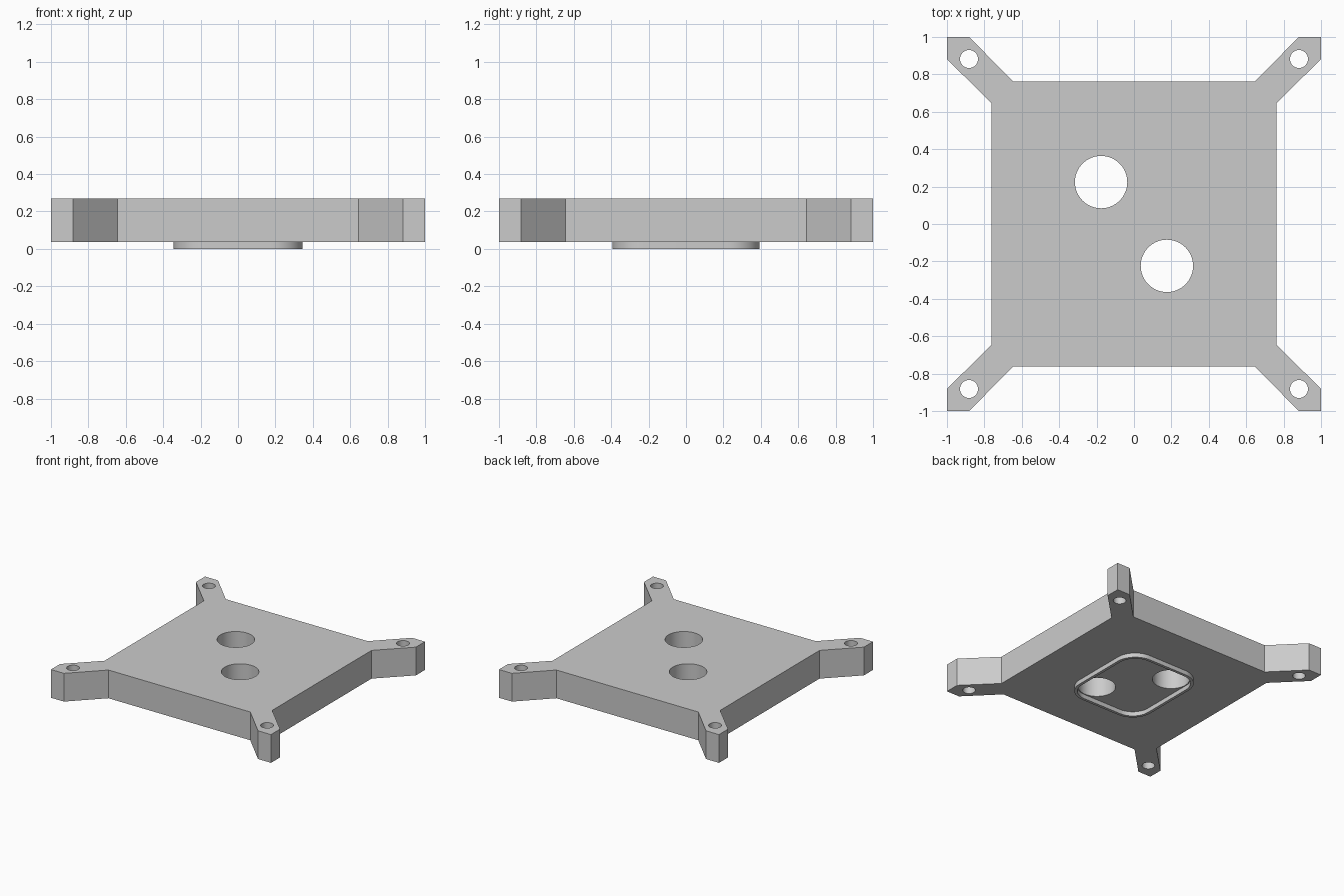
import bpy
import bmesh
import math
from mathutils import Vector

cube = bpy.data.objects.get("Cube")
if cube:
    bpy.data.objects.remove(cube, do_unlink=True)

# Single plain grey for the whole part
grey = bpy.data.materials.new("plain_grey")
grey.use_nodes = True
GREY = (0.6, 0.6, 0.6, 1)
grey.diffuse_color = GREY
grey.node_tree.nodes["Principled BSDF"].inputs["Base Color"].default_value = GREY

CORNERS = [(1, 1), (-1, 1), (-1, -1), (1, -1)]


def arc(cx, cy, radius, start, sweep, steps):
    return [(cx + radius * math.cos(start + sweep * i / steps),
             cy + radius * math.sin(start + sweep * i / steps)) for i in range(steps + 1)]


def circle(cx, cy, radius, steps=64):
    return arc(cx, cy, radius, 0, math.tau, steps)[:-1]


def rounded_rectangle(cx, cy, radius):
    """Loop of four quarter arcs centred on (+-cx, +-cy)."""
    points = []
    for i, (sx, sy) in enumerate(CORNERS):
        points += arc(sx * cx, sy * cy, radius, i * math.pi / 2, math.pi / 2, 16)
    return points


def extruded_profile(name, loops, bottom, top):
    """Fill the first loop, leave the others as holes, and give it thickness."""
    curve = bpy.data.curves.new(name + "_profile", "CURVE")
    curve.dimensions = "2D"
    curve.fill_mode = "BOTH"
    curve.extrude = (top - bottom) / 2
    for loop in loops:
        spline = curve.splines.new("POLY")
        spline.points.add(len(loop) - 1)
        spline.use_cyclic_u = True
        for point, (x, y) in zip(spline.points, loop):
            point.co = (x, y, 0, 1)
    obj = bpy.data.objects.new(name, curve)
    bpy.context.collection.objects.link(obj)
    bpy.ops.object.select_all(action="DESELECT")
    obj.select_set(True)
    bpy.context.view_layer.objects.active = obj
    bpy.ops.object.convert(target="MESH")
    obj = bpy.context.object
    obj.name = name

    # Weld the caps to the walls and lift into place
    bm = bmesh.new()
    bm.from_mesh(obj.data)
    bmesh.ops.remove_doubles(bm, verts=bm.verts, dist=0.0005)
    bmesh.ops.recalc_face_normals(bm, faces=bm.faces)
    bmesh.ops.translate(bm, verts=bm.verts, vec=Vector((0, 0, (top + bottom) / 2)))
    bm.to_mesh(obj.data)
    bm.free()
    obj.data.materials.clear()
    obj.data.materials.append(grey)
    bpy.ops.object.shade_smooth_by_angle(angle=math.radians(30))
    return obj


# Square plate outline with a diagonal arm at each corner
BODY, NOTCH, ARM = 0.762, 0.645, 0.882
arm = [(BODY, NOTCH), (1, ARM), (1, 1), (ARM, 1), (NOTCH, BODY)]
outline = []
for sx, sy in CORNERS:
    side = arm if sx * sy > 0 else arm[::-1]
    outline += [(sx * x, sy * y) for x, y in side]

# Two large ports and four mounting holes
PORT_X, PORT_Y = 0.176, 0.224
ports = [circle(-PORT_X, PORT_Y, 0.14), circle(PORT_X, -PORT_Y, 0.14)]
mounts = [circle(0.882 * sx, 0.882 * sy, 0.048, 32) for sx, sy in CORNERS]
extruded_profile("mounting_plate", [outline] + ports + mounts, 0.036, 0.268)

# Thin raised lip around the ports on the underside
extruded_profile("underside_lip",
                 [rounded_rectangle(PORT_X, PORT_Y, 0.17),
                  rounded_rectangle(PORT_X, PORT_Y, 0.147)], 0, 0.036)
